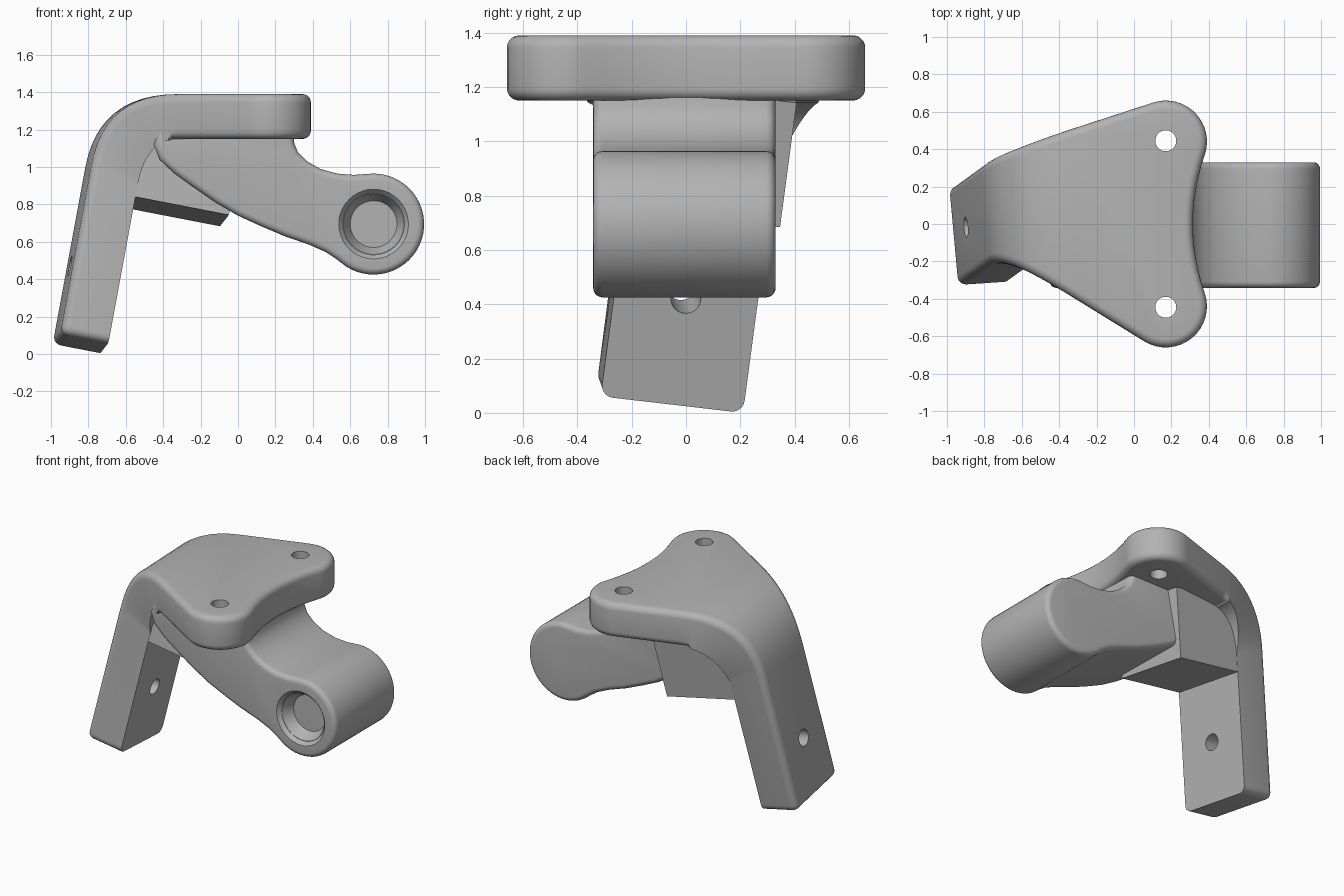
import bpy, bmesh, math
from mathutils import Vector as V

cube = bpy.data.objects.get("Cube")
if cube:
    bpy.data.objects.remove(cube)

grey = bpy.data.materials.new("plain grey")
grey.use_nodes = True
colour = (0.45, 0.45, 0.45, 1)
grey.diffuse_color = colour
grey.node_tree.nodes["Principled BSDF"].inputs["Base Color"].default_value = colour


def make(name, bm):
    bmesh.ops.recalc_face_normals(bm, faces=bm.faces)
    mesh = bpy.data.meshes.new(name)
    bm.to_mesh(mesh)
    bm.free()
    ob = bpy.data.objects.new(name, mesh)
    bpy.context.collection.objects.link(ob)
    mesh.materials.append(grey)
    return ob


def activate(ob):
    bpy.ops.object.select_all(action='DESELECT')
    ob.select_set(True)
    bpy.context.view_layer.objects.active = ob


def smooth(ob):
    activate(ob)
    bpy.ops.object.shade_smooth_by_angle(angle=math.radians(35))


def drill(ob, a, b, r1, r2=None):
    """Cut a round or tapered hole running from a to b."""
    bm = bmesh.new()
    bmesh.ops.create_cone(bm, cap_ends=True, segments=40, radius1=r1,
                          radius2=r1 if r2 is None else r2, depth=(b - a).length)
    turn = (b - a).to_track_quat('Z', 'Y')
    for v in bm.verts:
        v.co = turn @ v.co + (a + b) / 2
    cutter = make("hole_cutter", bm)
    cutter.hide_render = True
    mod = ob.modifiers.new("hole", 'BOOLEAN')
    mod.object, mod.solver = cutter, 'EXACT'
    activate(ob)
    bpy.ops.object.modifier_apply(modifier=mod.name)
    bpy.data.objects.remove(cutter)


def round_edges(bm, edges, width):
    bmesh.ops.bevel(bm, geom=edges, offset=width, offset_type='OFFSET', segments=5,
                    profile=0.5, affect='EDGES', clamp_overlap=True)


def sharp(e, limit=42):
    return len(e.link_faces) == 2 and e.calc_face_angle() > math.radians(limit)


# Tilted frame of the leg: up, across its width, and outward
up = V((0.18, 0.13, 0.975)).normalized()
across = V((-0.09, 0.99, -0.115)).normalized()
out = up.cross(across).normalized()
foot = V((-0.74, 0.21, 0.0))
WIDTH, THICK, TOP, BOTTOM = 0.53, 0.26, 1.39, 1.15


def leg_point(k, w=0, t=0):
    return foot + up * k - across * w + out * t


# Plate outline, counterclockwise from the front left end
LOBE_X, LOBE_Y, LOBE_R, LEFT = 0.17, 0.44, 0.22, -0.32


def front_y(x):
    return -0.627 - (x - 0.054) * 0.617


def back_y(x):
    return 0.649 + (x - 0.102) * 0.325


def lobe(cy, a0, a1, n=16):
    angles = [math.radians(a0 + (a1 - a0) * i / n) for i in range(n + 1)]
    return [(LOBE_X + LOBE_R * math.cos(a), cy + LOBE_R * math.sin(a)) for a in angles]


waist = [(0.315 + 0.062 * (i / 6) ** 2, 0.365 * i / 6) for i in range(-5, 6)]
outline = ([(LEFT, front_y(LEFT))] + lobe(-LOBE_Y, -122, 20) + waist
           + lobe(LOBE_Y, -20, 108) + [(LEFT, back_y(LEFT))])

# Leg, bend and plate as one solid
corners = [(0, THICK, TOP, 0.97, back_y), (WIDTH, THICK, TOP, 0.93, front_y),
           (WIDTH, 0, BOTTOM, 0.86, front_y), (0, 0, BOTTOM, 0.92, back_y)]
STEPS = 12
bm = bmesh.new()
rails = []
for w, t, z, k, edge in corners:
    a = leg_point(k, w, t)
    reach = a + up * ((z - a.z) / up.z)
    ctrl = V((reach.x, edge(reach.x), z))
    end = V((LEFT, edge(LEFT), z))
    pts = [leg_point(0, w, t)]
    for i in range(STEPS + 1):
        s = i / STEPS
        pts.append(a * (1 - s) ** 2 + ctrl * 2 * s * (1 - s) + end * s * s)
    rails.append([bm.verts.new(p) for p in pts])
bm.faces.new([r[0] for r in rails])
for j in range(4):
    a, b = rails[j], rails[(j + 1) % 4]
    for i in range(STEPS + 1):
        bm.faces.new((a[i], a[i + 1], b[i + 1], b[i]))
mid = outline[1:-1]
top = [rails[1][-1]] + [bm.verts.new((x, y, TOP)) for x, y in mid] + [rails[0][-1]]
low = [rails[2][-1]] + [bm.verts.new((x, y, BOTTOM)) for x, y in mid] + [rails[3][-1]]
bm.faces.new(top)
bm.faces.new(low[::-1])
for i in range(len(top) - 1):
    bm.faces.new((top[i], low[i], low[i + 1], top[i + 1]))
bmesh.ops.recalc_face_normals(bm, faces=bm.faces)
inner = set(rails[2][:-1] + rails[3][:-1])
round_edges(bm, [e for e in bm.edges if sharp(e)
                 and not all(v in inner for v in e.verts)], 0.045)
bracket = make("plate_and_leg", bm)
for side in (-1, 1):
    drill(bracket, V((LOBE_X, side * 0.445, 1)), V((LOBE_X, side * 0.445, 1.5)), 0.056)
drill(bracket, leg_point(0.4, WIDTH / 2, -0.1), leg_point(0.4, WIDTH / 2, 0.4), 0.055)
smooth(bracket)

# Block in the corner under the plate
bm = bmesh.new()
ends = [[bm.verts.new(leg_point(k, w, t)) for w, t in
         ((0.002, 0.1), (WIDTH - 0.002, 0.1), (WIDTH - 0.002, -0.51), (0.002, -0.51))]
        for k in (0.8, 1.27)]
bm.faces.new(ends[0])
bm.faces.new(ends[1])
for i in range(4):
    j = (i + 1) % 4
    bm.faces.new((ends[0][i], ends[0][j], ends[1][j], ends[1][i]))
make("corner_block", bm)

# Arm with a round end, drawn from the side
EYE_X, EYE_Z, EYE_R = 0.725, 0.695, 0.27
profile = [(-0.42, 1.22), (-0.45, 1.12), (-0.42, 1.04), (-0.34, 0.965), (-0.25, 0.9),
           (-0.12, 0.81), (0, 0.74), (0.12, 0.685), (0.25, 0.63), (0.38, 0.585),
           (0.47, 0.545), (0.53, 0.505)]
for i in range(33):
    a = math.radians(-130 + 225 * i / 32)
    profile.append((EYE_X + EYE_R * math.cos(a), EYE_Z + EYE_R * math.sin(a)))
profile += [(0.62, 0.958), (0.53, 0.965), (0.44, 0.99), (0.37, 1.03), (0.32, 1.08),
            (0.3, 1.13), (0.3, 1.22)]
FRONT, BACK = -0.342, 0.33
bm = bmesh.new()
f = bm.faces.new([bm.verts.new((x, FRONT, z)) for x, z in profile])
side = bmesh.ops.extrude_face_region(bm, geom=[f])
bmesh.ops.translate(bm, vec=(0, BACK - FRONT, 0),
                    verts=[g for g in side['geom'] if isinstance(g, bmesh.types.BMVert)])
bmesh.ops.recalc_face_normals(bm, faces=bm.faces)
round_edges(bm, [e for e in bm.edges if abs(e.verts[0].co.y - e.verts[1].co.y) < 0.01],
            0.035)
arm = make("arm", bm)
eye = V((EYE_X, 0, EYE_Z))
y = V((0, 1, 0))
drill(arm, eye + y * (FRONT - 0.01), eye + y * (FRONT + 0.025), 0.195, 0.165)
drill(arm, eye + y * (FRONT + 0.01), eye + y * (FRONT + 0.1), 0.17, 0.125)
drill(arm, eye - y, eye + y, 0.056)
smooth(arm)
